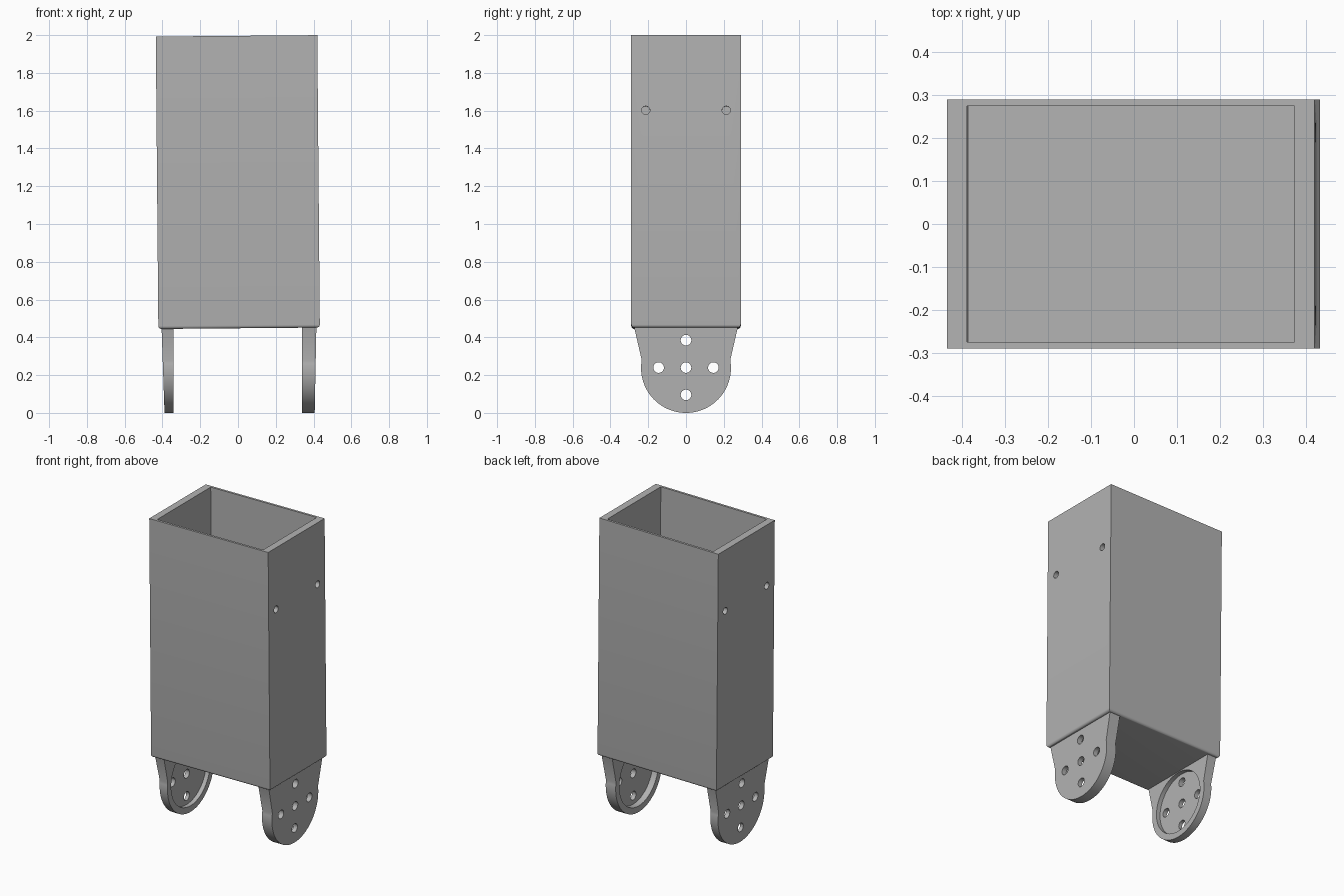
import bpy, bmesh, math
from mathutils import Matrix, Vector

cube = bpy.data.objects.get("Cube")
if cube:
    bpy.data.objects.remove(cube, do_unlink=True)

grey = bpy.data.materials.new("plain grey")
grey.use_nodes = True
colour = (0.45, 0.45, 0.45, 1)
grey.diffuse_color = colour
grey.node_tree.nodes["Principled BSDF"].inputs["Base Color"].default_value = colour

TILT = Matrix.Translation((-0.001, 0, 1.222)) @ Matrix.Rotation(-0.0087, 4, 'Y')


def finish(name, bm, matrix=Matrix()):
    bmesh.ops.recalc_face_normals(bm, faces=bm.faces)
    mesh = bpy.data.meshes.new(name)
    bm.to_mesh(mesh)
    bm.free()
    mesh.materials.append(grey)
    obj = bpy.data.objects.new(name, mesh)
    obj.matrix_world = matrix
    bpy.context.collection.objects.link(obj)
    return obj


def box(name, size, centre, matrix=Matrix()):
    bm = bmesh.new()
    bmesh.ops.create_cube(bm, size=1, matrix=Matrix.Translation(centre) @ Matrix.Diagonal((*size, 1)))
    return finish(name, bm, matrix)


def rod(name, radius, length, centre, matrix=Matrix()):
    """Cylinder lying along x."""
    bm = bmesh.new()
    bmesh.ops.create_cone(bm, cap_ends=True, segments=48, radius1=radius, radius2=radius, depth=length,
                          matrix=Matrix.Translation(centre) @ Matrix.Rotation(math.pi / 2, 4, 'Y'))
    return finish(name, bm, matrix)


def select(obj):
    bpy.ops.object.select_all(action='DESELECT')
    obj.select_set(True)
    bpy.context.view_layer.objects.active = obj


def cut(obj, cutters):
    for cutter in cutters:
        mod = obj.modifiers.new("cut", 'BOOLEAN')
        mod.operation = 'DIFFERENCE'
        mod.solver = 'EXACT'
        mod.object = cutter
        select(obj)
        bpy.ops.object.modifier_apply(modifier=mod.name)
        bpy.data.objects.remove(cutter, do_unlink=True)
    select(obj)
    bpy.ops.object.shade_smooth_by_angle(angle=math.radians(30))


# Housing: slightly tilted block with a rounded lower rim
W, D, H = 0.855, 0.58, 1.548
bm = bmesh.new()
bmesh.ops.create_cube(bm, size=1, matrix=Matrix.Diagonal((W, D, H, 1)))
low = [e for e in bm.edges if all(v.co.z < 0 for v in e.verts)]
bmesh.ops.bevel(bm, geom=low, offset=0.016, segments=5, profile=0.5, affect='EDGES')
housing = finish("housing", bm, TILT)

# Open socket in the top and screw holes in the sides
depth = 0.36
cutters = [box("socket_cutter", (0.762, 0.55, depth * 2), (0, 0, H / 2), TILT)]
for sx in (-1, 1):
    for y in (-0.213, 0.213):
        cutters.append(rod("screw_cutter", 0.022, 0.1, (sx * W / 2, y, 0.376), TILT))
cut(housing, cutters)


# Mounting ears: tapered tongue with a round end, a dish inside and five holes
def ear(name, inner, outer_top, outer_low, dish_depth):
    side = math.copysign(1, inner)
    radius, top = 0.238, 0.46
    start = math.radians(10)
    outline = [Vector((-0.276, top))]
    steps = 48
    for i in range(steps + 1):
        a = math.pi - start + (math.pi + 2 * start) * i / steps
        outline.append(Vector((radius * math.cos(a), radius + radius * math.sin(a))))
    outline.append(Vector((0.276, top)))
    bm = bmesh.new()
    rings = []
    for outer in (False, True):
        ring = []
        for y, z in outline:
            x = outer_low + (outer_top - outer_low) * z / top if outer else inner
            ring.append(bm.verts.new((x, y, z)))
        rings.append(ring)
        bm.faces.new(ring)
    n = len(outline)
    for i in range(n):
        j = (i + 1) % n
        bm.faces.new((rings[0][i], rings[0][j], rings[1][j], rings[1][i]))
    obj = finish(name, bm)
    cutters = [rod("dish_cutter", 0.2, dish_depth * 2, (inner, 0, 0.24))]
    for y, z in ((0, 0), (0.145, 0), (-0.145, 0), (0, 0.145), (0, -0.145)):
        cutters.append(rod("hole_cutter", 0.028, 0.3, (inner + side * 0.03, y, 0.24 + z)))
    cut(obj, cutters)


ear("right_ear", -0.341, -0.405, -0.389, 0.028)
ear("left_ear", 0.339, 0.415, 0.406, 0.04)
